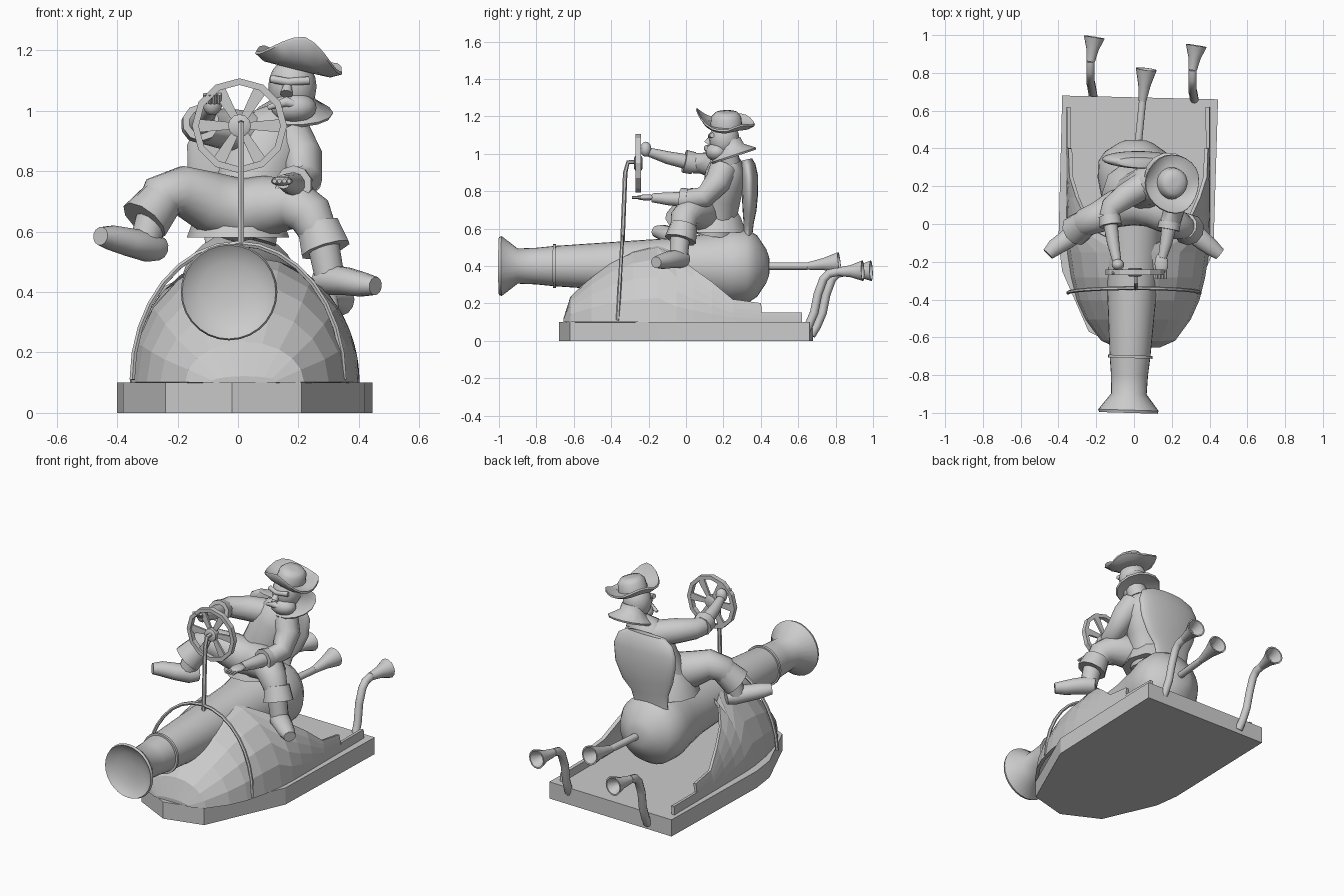
import bpy, bmesh, math
from mathutils import Vector, Matrix

old = bpy.data.objects.get("Cube")
if old:
    bpy.data.objects.remove(old, do_unlink=True)

grey = bpy.data.materials.new("plain_grey")
grey.use_nodes = True
grey.diffuse_color = (.6, .6, .6, 1)
grey.node_tree.nodes["Principled BSDF"].inputs["Base Color"].default_value = (.6, .6, .6, 1)


def finish(name, bm, smooth=True, angle=50):
    bmesh.ops.recalc_face_normals(bm, faces=bm.faces)
    mesh = bpy.data.meshes.new(name)
    bm.to_mesh(mesh)
    bm.free()
    mesh.materials.append(grey)
    if smooth:
        mesh.shade_smooth()
        mesh.set_sharp_from_angle(angle=math.radians(angle))
    obj = bpy.data.objects.new(name, mesh)
    bpy.context.collection.objects.link(obj)
    return obj


def skin(bm, rings, closed=False):
    """Join rings of vertices with quads, then cap or close them."""
    n = len(rings[0])
    pairs = list(zip(rings, rings[1:]))
    if closed:
        pairs.append((rings[-1], rings[0]))
    for a, b in pairs:
        for i in range(n):
            j = (i + 1) % n
            bm.faces.new((a[i], a[j], b[j], b[i]))
    if not closed:
        bm.faces.new(rings[0])
        bm.faces.new(rings[-1])


def tube(name, points, radii, sides=12, squash=1):
    """Sweep a round section along a path; squash flattens it vertically."""
    pts = [Vector(p) for p in points]
    if not isinstance(radii, (list, tuple)):
        radii = [radii] * len(pts)
    bm = bmesh.new()
    rings, last = [], None
    for k, p in enumerate(pts):
        d = (pts[min(k + 1, len(pts) - 1)] - pts[max(k - 1, 0)]).normalized()
        if last is None:
            ref = Vector((0, 0, 1)) if abs(d.z) < .8 else Vector((0, 1, 0))
            up = (ref - d * ref.dot(d)).normalized()
        else:
            up = last.rotation_difference(d) @ up
        last = d
        side = d.cross(up)
        ring = []
        for i in range(sides):
            a = math.tau * (i + .5) / sides
            ring.append(bm.verts.new(p + radii[k] * (side * math.cos(a) + up * math.sin(a) * squash)))
        rings.append(ring)
    skin(bm, rings)
    return finish(name, bm)


def lathe(name, origin, axis, profile, sides=24, closed=False, smooth=True):
    """Spin (distance, radius) pairs around an axis."""
    turn = Vector(axis).to_track_quat('Z', 'Y')
    bm = bmesh.new()
    rings = []
    for t, r in profile:
        ring = []
        for i in range(sides):
            a = math.tau * i / sides
            ring.append(bm.verts.new(Vector(origin) + turn @ Vector((r * math.cos(a), r * math.sin(a), t))))
        rings.append(ring)
    skin(bm, rings, closed)
    return finish(name, bm, smooth)


def blob(name, centre, size):
    bm = bmesh.new()
    m = Matrix.Translation(centre) @ Matrix.Diagonal((*size, 1))
    bmesh.ops.create_uvsphere(bm, u_segments=16, v_segments=10, radius=1, matrix=m)
    return finish(name, bm)


def prism(name, outline, depth):
    bm = bmesh.new()
    face = bm.faces.new([bm.verts.new(p) for p in outline])
    out = bmesh.ops.extrude_face_region(bm, geom=[face])
    moved = [v for v in out["geom"] if isinstance(v, bmesh.types.BMVert)]
    bmesh.ops.translate(bm, verts=moved, vec=depth)
    return finish(name, bm, False)


# Boat-shaped base slab
deck = [(-.38, .68), (-.4, -.1), (-.38, -.25), (-.24, -.57), (-.02, -.68), (.21, -.62), (.42, -.15), (.445, .66)]
prism("base_slab", [(x, y, 0) for x, y in deck], (0, 0, .1))

# Cowl: elliptical stations (y, half width, dome height, cut height), open and stepped behind
stations = [(-.645, .11, .02, 1), (-.61, .19, .13, 1), (-.5, .27, .24, 1), (-.4, .315, .32, 1), (-.28, .345, .38, 1),
            (-.15, .365, .41, 1), (-.05, .37, .42, .35), (.04, .37, .42, .28), (.14, .37, .42, .21),
            (.25, .37, .42, .12), (.4, .37, .42, .1), (.401, .37, .42, .05), (.62, .37, .42, .05)]
bm = bmesh.new()
rows = []
for y, w, h, cut in stations:
    top = math.asin(min(1, cut / h))
    arc = [(w * math.cos(top * i / 5), .1 + h * math.sin(top * i / 5)) for i in range(6)]
    section = [(x, z) for x, z in arc] + [(-x, z) for x, z in reversed(arc)]
    rows.append([bm.verts.new((.022 + x, y, z)) for x, z in section])
bm.faces.new(rows[0])
for a, b in zip(rows, rows[1:]):
    for i in range(11):
        if i != 5:
            bm.faces.new((a[i], a[i + 1], b[i + 1], b[i]))
bmesh.ops.remove_doubles(bm, verts=bm.verts, dist=.0005)
cowl = finish("cowl", bm, False)
solid = cowl.modifiers.new("thickness", 'SOLIDIFY')
solid.thickness, solid.offset = .02, 0

# Cannon with hollow flared muzzle and rounded breech
lathe("cannon", (-.03, -1, .4), (.03, 1, 0),
      [(.04, .04), (.03, .1), (.012, .14), (0, .155), (.015, .16), (.1, .094), (.2, .098), (.3, .108), (.7, .135),
       (1, .155), (1.15, .18), (1.24, .2), (1.33, .198), (1.38, .165), (1.43, .09), (1.445, .05)], 28)
lathe("barrel_band", (-.02, -.71, .4), (.03, 1, 0), [(0, .1), (0, .118), (.015, .118), (.015, .1)], 28, True)

# Hoop over the barrel and the steering post
hoop = [(.35 * math.cos(math.pi * i / 16), -.365 + .025 * math.sin(math.pi * i / 16),
         .11 + .45 * math.sin(math.pi * i / 16)) for i in range(17)]
tube("hoop", hoop, .01, 6)
tube("steering_post", [(.01, -.34, .52), (.01, -.325, .9), (.01, -.31, .955), (.01, -.24, .96)], .012, 6)

# Steering wheel
hub = Vector((.005, -.255, .95))
lathe("wheel_rim", hub, (0, 1, 0), [(-.014, .135), (-.014, .157), (.014, .157), (.014, .135)], 12, True, False)
lathe("wheel_hub", hub, (0, 1, 0), [(-.022, .03), (-.017, .038), (.017, .038), (.022, .03)], 12)
for i in range(6):
    a = math.tau * i / 6
    d = Vector((math.cos(a), 0, math.sin(a)))
    s = Vector((-d.z, 0, d.x))
    prism("wheel_spoke", [hub + d * .03 + s * .012, hub + d * .138 + s * .022,
                          hub + d * .138 - s * .022, hub + d * .03 - s * .012], (0, .012, 0))


# Horn-ended pipes at the back
def horn(name, path, end, radius=.02):
    tube(name + "_pipe", path, radius, 10)
    start = Vector(path[-1])
    d = Vector(end) - start
    n = d.length
    lathe(name + "_horn", start, d, [(0, radius), (n * .5, .033), (n, .056), (n, .048), (n * .5, .022)], 14)


horn("centre", [(.02, .4, .4), (.045, .65, .4)], (.065, .82, .42))
for x, back, label in ((-.23, 0, "right"), (.31, -.045, "left")):
    horn(label, [(x + .015, .67 + back, .03), (x + .01, .7 + back, .08), (x + .005, .73 + back, .15),
                 (x, .75 + back, .25), (x, .78 + back, .33), (x, .81 + back, .36), (x, .86 + back, .37)],
         (x + .02, .99 + back, .375), .023)

# Seat back, swelling above a narrow waist and leaning with the rider
tube("seat_back", [(0, .32, .5), (0, .33, .56), (.005, .335, .63), (.015, .34, .7), (.03, .342, .79), (.035, .34, .88),
                   (.035, .332, .94), (.035, .325, .97)], [.13, .11, .125, .17, .2, .205, .18, .13], 24, .22)

# Rider's trunk
tube("coat", [(0, .16, .58), (.02, .17, .68), (.06, .19, .78), (.1, .21, .88), (.13, .22, .94), (.16, .23, .99)],
     [.13, .125, .125, .13, .11, .06], 16, .85)
lathe("coat_skirt", (0, .16, .72), (0, 0, -1), [(0, .1), (.06, .14), (.14, .17), (.14, .15)], 10)

# Trousers run in one sweep from shin to shin across the lap
tube("trousers", [(-.28, -.01, .66), (-.255, .01, .715), (-.19, .035, .735), (-.1, .08, .7), (0, .1, .67),
                  (.1, .08, .685), (.19, .025, .69), (.24, -.01, .655), (.27, -.02, .59)],
     [.062, .075, .083, .1, .107, .1, .083, .075, .062], 16)

# Folded cuffs and boots
legs = {"right": ([(-.25, .01, .71), (-.31, -.035, .635)], [(-.28, -.02, .66), (-.31, -.04, .56)],
                  [(-.265, 0, .545), (-.295, -.035, .55), (-.36, -.085, .565), (-.42, -.125, .58), (-.455, -.16, .585)]),
        "left": ([(.265, -.01, .62), (.29, -.03, .54)], [(.28, -.03, .57), (.305, -.04, .44)],
                 [(.275, -.01, .435), (.305, -.04, .44), (.36, -.085, .435), (.41, -.125, .425), (.455, -.16, .42)])}
for label, (cuff, shaft, foot) in legs.items():
    tube(label + "_cuff", cuff, [.072, .085], 10)
    tube(label + "_boot_shaft", shaft, [.055, .05], 12)
    tube(label + "_boot_foot", foot, [.046, .057, .052, .046, .034], 12, .9)

# Arms with sleeves, cuffs, hands
arms = {"right": ([(.06, .21, .92), (-.04, .15, .94), (-.12, .09, .95), (-.13, .04, .95)],
                  [(-.13, .04, .95), (-.11, -.1, .98), (-.09, -.2, 1.01)], (-.085, -.215, 1.025)),
        "left": ([(.17, .2, .92), (.21, .17, .85), (.22, .1, .77), (.19, .01, .755)],
                 [(.19, .01, .755), (.17, -.1, .76), (.15, -.18, .765)], (.145, -.21, .767))}
for label, (sleeve, fore, hand) in arms.items():
    tube(label + "_sleeve", sleeve, [.075, .07, .058, .055], 12)
    tube(label + "_arm_cuff", [sleeve[-1], Vector(sleeve[-1]).lerp(fore[1], .35)], [.06, .062], 10)
    tube(label + "_forearm", fore, [.042, .034, .024], 10)
    flat = label == "left"
    blob(label + "_hand", hand, (.036, .06, .016) if flat else (.033, .03, .04))
    for k in range(4):
        tip = Vector(hand) + Vector((.016 * (k - 1.5), -.03, 0))
        reach = (0, -.05, 0) if flat else (0, -.02, .03)
        tube(label + "_finger", [tip, tip + Vector(reach)], .008, 6)

# Flared collar rising behind the neck, head and face
lathe("collar", (.185, .23, 1.07), (0, .33, -1), [(0, .065), (.04, .072), (.08, .13), (.09, .125), (.065, .06)], 14)
tube("neck", [(.16, .23, .95), (.18, .21, 1.05)], .06)
blob("head", (.18, .205, 1.08), (.08, .08, .095))
blob("jaw", (.185, .165, 1.01), (.075, .06, .05))
tube("nose", [(.165, .14, 1.09), (.16, .115, 1.055)], [.012, .022], 8)
tube("brow", [(.11, .145, 1.105), (.165, .13, 1.095), (.235, .14, 1.1)], .014, 8)
tube("moustache", [(.1, .13, 1.01), (.16, .112, 1.03), (.22, .13, 1.01)], [.008, .018, .008], 8)

# Three-cornered hat, tipped to one side
bm = bmesh.new()
place = Matrix.Translation((.2, .22, 1.155)) @ Matrix.Rotation(.24, 4, 'Y')
rings = []
for r, lift, z in ((.02, 0, .07), (.055, 0, .068), (.075, 0, .045), (.08, 0, 0), (.115, .4, .005),
                   (.145, 1, .03), (.148, 1, .02), (.115, .4, -.01), (.075, 0, -.02), (.02, 0, -.02)):
    ring = []
    for i in range(24):
        a = math.tau * i / 24
        front = max(0, -math.sin(a))
        rise = lift * (.02 * math.sin(3 * a) + .042 * front - .02 * abs(math.cos(a)))
        ring.append(bm.verts.new(place @ Vector((r * math.cos(a), r * math.sin(a) * (1 + .12 * front), z + rise))))
    rings.append(ring)
skin(bm, rings)
finish("hat", bm, True, 60)
